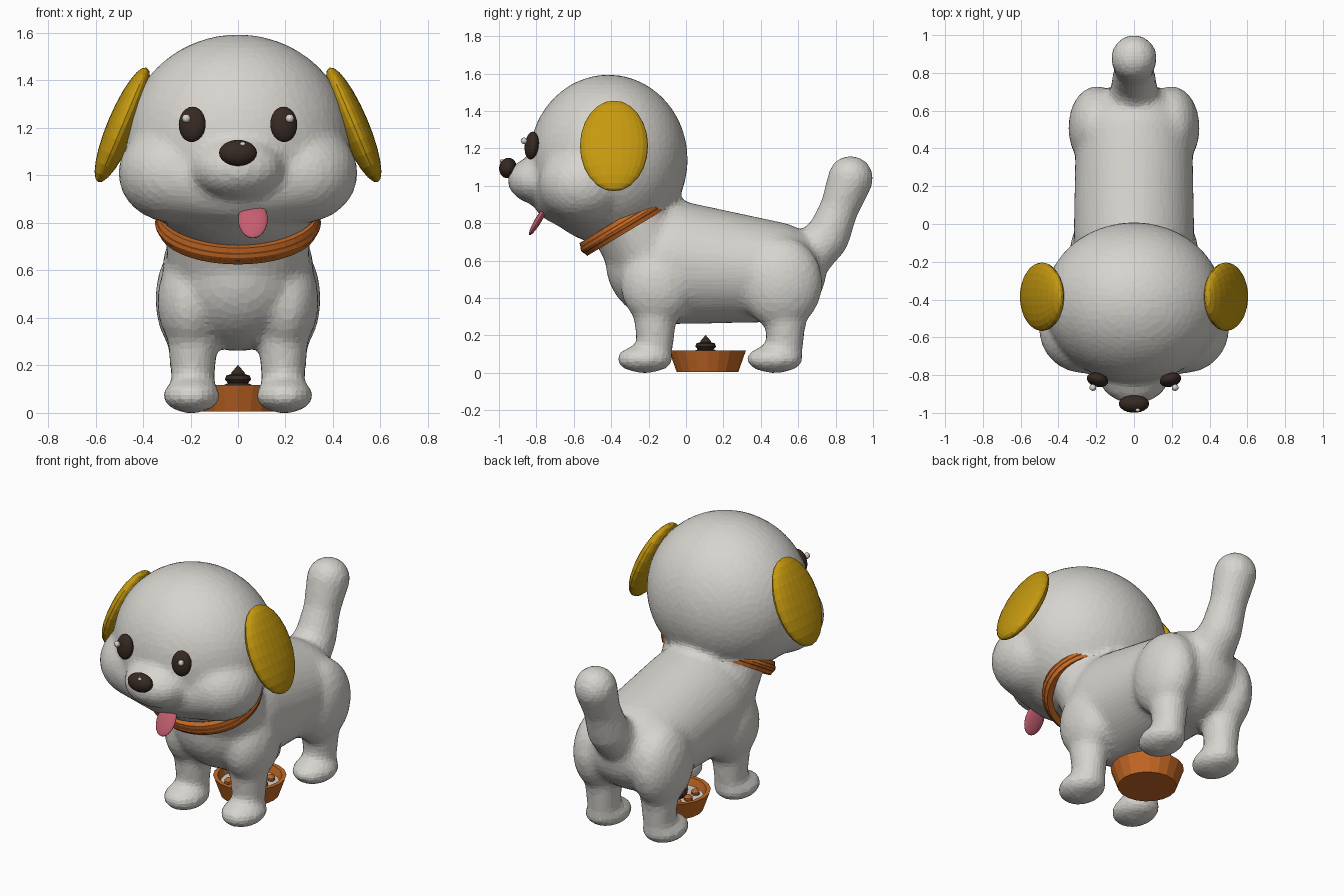
import bpy, bmesh, math
from mathutils import Matrix, Vector, Euler

cube = bpy.data.objects.get("Cube")
if cube:
    bpy.data.objects.remove(cube, do_unlink=True)


def material(name, r, g, b):
    m = bpy.data.materials.new(name)
    m.use_nodes = True
    m.diffuse_color = (r, g, b, 1)
    m.node_tree.nodes["Principled BSDF"].inputs["Base Color"].default_value = (r, g, b, 1)
    return m


FUR = material("pale fur", 0.68, 0.66, 0.62)
GOLD = material("golden fur", 0.56, 0.32, 0.005)
ORANGE = material("orange", 0.56, 0.14, 0.018)
BROWN = material("dark brown", 0.038, 0.022, 0.016)
PINK = material("tongue pink", 0.55, 0.11, 0.16)


def finish(bm, name, *mats):
    mesh = bpy.data.meshes.new(name)
    bm.to_mesh(mesh)
    bm.free()
    for m in mats:
        mesh.materials.append(m)
    obj = bpy.data.objects.new(name, mesh)
    bpy.context.collection.objects.link(obj)
    return obj


def ellipsoid(name, mat, loc, size, rot=(0, 0, 0), seg=24):
    bm = bmesh.new()
    bmesh.ops.create_uvsphere(bm, u_segments=seg, v_segments=seg // 2, radius=1,
                              matrix=Matrix.LocRotScale(Vector(loc), Euler(rot), Vector(size)))
    return finish(bm, name, mat)


def lathe(name, mat, profile, steps, matrix):
    """Spin a (radius, height) profile around z, then place it."""
    bm = bmesh.new()
    verts = [bm.verts.new((r, 0, z)) for r, z in profile]
    edges = [bm.edges.new(pair) for pair in zip(verts, verts[1:])]
    bmesh.ops.spin(bm, geom=verts + edges, axis=(0, 0, 1), cent=(0, 0, 0),
                   angle=math.tau, steps=steps)
    bmesh.ops.remove_doubles(bm, verts=bm.verts, dist=0.0005)
    bmesh.ops.recalc_face_normals(bm, faces=bm.faces)
    bm.transform(matrix)
    return finish(bm, name, mat)


def add_blob(target, *balls):
    """Add the convex hull of some (centre, radii) ellipsoids to the target."""
    bm = bmesh.new()
    for loc, size in balls:
        bmesh.ops.create_icosphere(bm, subdivisions=4, radius=1, matrix=Matrix.LocRotScale(
            Vector(loc), None, Vector(size)))
    if len(balls) > 1:
        hull = bmesh.ops.convex_hull(bm, input=bm.verts)
        inner = {g for g in hull["geom_interior"] + hull["geom_unused"]
                 if isinstance(g, bmesh.types.BMVert)}
        bmesh.ops.delete(bm, geom=list(inner), context="VERTS")
        shell = {f for f in hull["geom"] if isinstance(f, bmesh.types.BMFace)}
        stray = [f for f in bm.faces if f not in shell]
        bmesh.ops.delete(bm, geom=stray, context="FACES_ONLY")
        bmesh.ops.recalc_face_normals(bm, faces=bm.faces)
    temp = bpy.data.meshes.new("blob")
    bm.to_mesh(temp)
    bm.free()
    target.from_mesh(temp)
    bpy.data.meshes.remove(temp)


# Body: rounded masses fused into one skin
bm = bmesh.new()
add_blob(bm, ((0, -0.07, 0.59), (0.32, 0.36, 0.33)), ((0, 0.45, 0.54), (0.31, 0.30, 0.27)))
add_blob(bm, ((0, -0.27, 0.79), (0.31, 0.24, 0.20)), ((0, -0.2, 0.65), (0.30, 0.24, 0.20)))
add_blob(bm, ((0, -0.415, 1.14), (0.475, 0.425, 0.455)))
add_blob(bm, ((0, -0.77, 1.03), (0.20, 0.185, 0.135)))
add_blob(bm, ((-0.27, -0.55, 1.01), (0.235, 0.24, 0.21)), ((0.27, -0.55, 1.01), (0.235, 0.24, 0.21)),
         ((0, -0.57, 0.93), (0.25, 0.25, 0.16)))
for s in (-1, 1):
    # shoulders, haunches, legs and paws
    add_blob(bm, ((s * 0.2, -0.15, 0.47), (0.14, 0.20, 0.22)))
    add_blob(bm, ((s * 0.2, 0.51, 0.48), (0.148, 0.22, 0.25)))
    for y in (-0.165, 0.53):
        add_blob(bm, ((s * 0.19, y, 0.42), (0.115, 0.13, 0.12)), ((s * 0.19, y, 0.1), (0.088, 0.09, 0.09)))
        add_blob(bm, ((s * 0.195, y - 0.055, 0.073), (0.122, 0.152, 0.075)))
# tail, as a chain of hulled balls
tail = [((0, y, z), (r, r, r)) for y, z, r in
        ((0.62, 0.6, 0.14), (0.755, 0.72, 0.118), (0.82, 0.88, 0.104), (0.88, 1.04, 0.122))]
for pair in zip(tail, tail[1:]):
    add_blob(bm, *pair)
body = finish(bm, "body", FUR, GOLD)
remesh = body.modifiers.new("fuse", "REMESH")
remesh.mode = "VOXEL"
remesh.voxel_size = 0.022
soften = body.modifiers.new("soften", "SMOOTH")
soften.iterations = 9
reduce = body.modifiers.new("reduce", "DECIMATE")
reduce.ratio = 0.35
skin = bpy.data.meshes.new_from_object(body.evaluated_get(bpy.context.evaluated_depsgraph_get()))
body.modifiers.clear()

# Golden tail tip, cut cleanly into the skin
bm = bmesh.new()
bm.from_mesh(skin)
tip_point = Vector((0, 0.85, 1.03))
cuts = (Vector((0, 1, 0)), Vector((0, 0.4, 1)))
for normal in cuts:
    faces = [f for f in bm.faces if f.calc_center_median().y > 0.76 and f.calc_center_median().z > 0.9]
    geom = set(faces) | {e for f in faces for e in f.edges} | {v for f in faces for v in f.verts}
    bmesh.ops.bisect_plane(bm, geom=list(geom), plane_co=tip_point, plane_no=normal)
for f in bm.faces:
    offset = f.calc_center_median() - tip_point
    f.material_index = int(all(offset.dot(n) > 0 for n in cuts))
    f.smooth = False
bm.to_mesh(skin)
bm.free()
body.data = skin
skin.materials.clear()
for m in (FUR, GOLD):
    skin.materials.append(m)

# Ears, eyes and eye glints
for side, s in (("right", -1), ("left", 1)):
    ellipsoid(side + "_ear", GOLD, (s * 0.487, -0.385, 1.213), (0.062, 0.182, 0.262),
              (0, -s * 0.40, 0))
    ellipsoid(side + "_eye", BROWN, (s * 0.193, -0.825, 1.215), (0.058, 0.036, 0.075),
              (-0.12, 0, s * 0.25))
    ellipsoid(side + "_eye_glint", FUR, (s * 0.218, -0.866, 1.24), (0.018, 0.018, 0.018), seg=12)

# Nose and tongue
ellipsoid("nose", BROWN, (0, -0.952, 1.095), (0.08, 0.047, 0.055), (-0.2, 0, 0))
ellipsoid("nose_glint", FUR, (0.02, -0.985, 1.133), (0.012, 0.01, 0.009), seg=12)
ellipsoid("tongue", PINK, (0.063, -0.79, 0.815), (0.062, 0.018, 0.092), (-0.54, 0, 0))

# Tilted collar with a raised middle ridge
ring = [(0.84, -0.035), (0.95, -0.04), (0.975, -0.018), (0.985, -0.016), (1.0, 0),
        (0.985, 0.016), (0.975, 0.018), (0.95, 0.04), (0.84, 0.035), (0.84, -0.035)]
lathe("collar", ORANGE, ring, 40, Matrix.LocRotScale(
    Vector((0, -0.315, 0.80)), Euler((math.radians(31), 0, 0)), Vector((0.35, 0.287, 1))))

# Food bowl with filling, kibble and a stacked treat
BOWL = Vector((0, 0.115, 0))
place = Matrix.Translation(BOWL)
lathe("bowl", ORANGE, [(0, 0.005), (0.165, 0.005), (0.205, 0.118), (0.18, 0.118),
                       (0.155, 0.04), (0, 0.04)], 20, place)
lathe("bowl_filling", FUR, [(0, 0.04), (0.154, 0.04), (0.166, 0.075), (0, 0.08)], 20, place)
for i in range(8):
    a = math.tau * i / 8
    r = 0.095 + 0.025 * (i % 2)
    ellipsoid(f"kibble_{i + 1}", ORANGE, BOWL + Vector((r * math.cos(a), r * math.sin(a), 0.088)),
              (0.026, 0.026, 0.022), seg=10)
lathe("treat", BROWN, [(0, 0.07), (0.06, 0.075), (0.07, 0.1), (0.055, 0.12), (0.042, 0.125),
                       (0.055, 0.14), (0.05, 0.157), (0.03, 0.163), (0.026, 0.172), (0, 0.202)],
      16, Matrix.Translation((0, 0.105, 0)))
